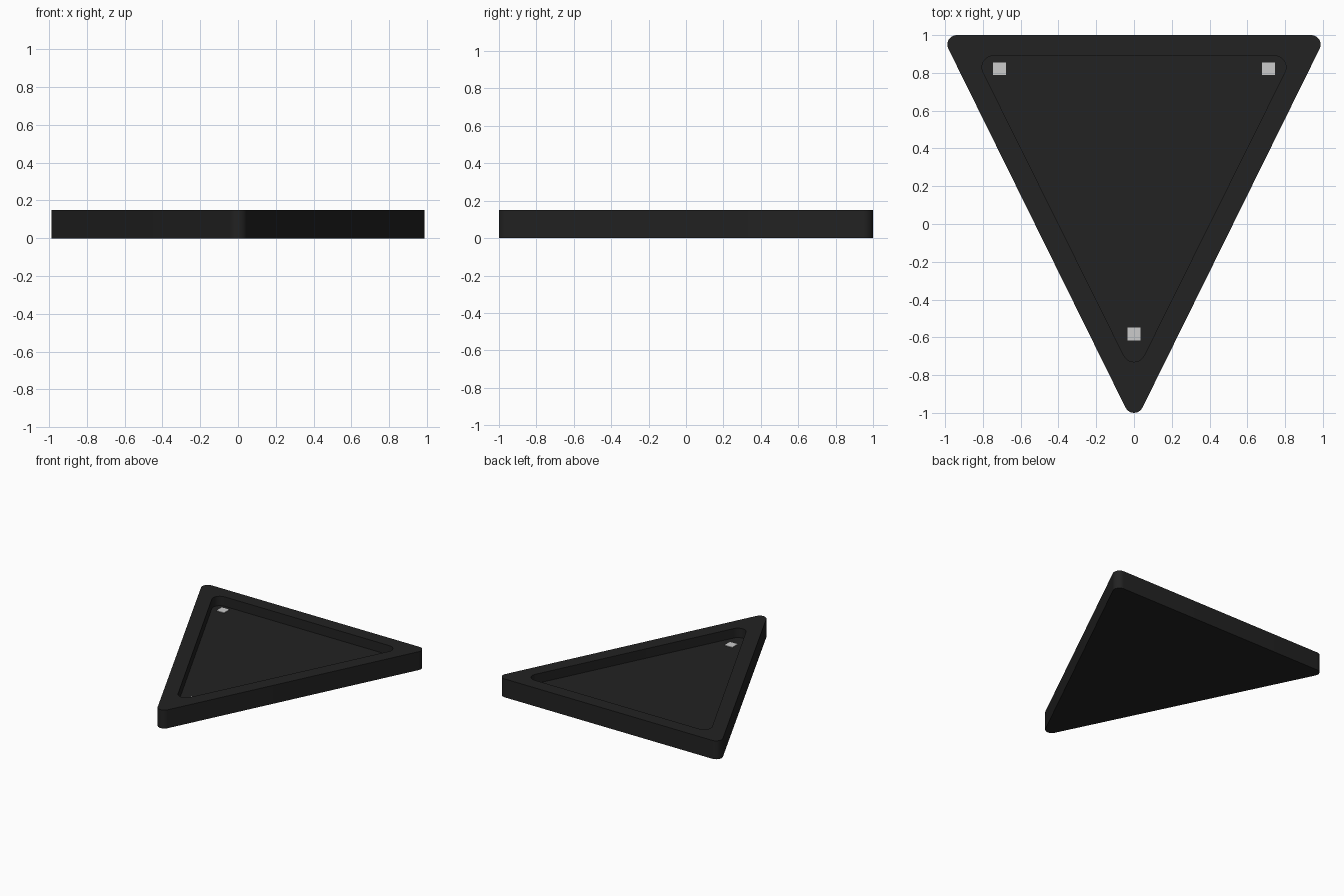
import bpy, bmesh
from math import atan2, cos, sin, pi

cube = bpy.data.objects.get("Cube")
if cube:
    bpy.data.objects.remove(cube, do_unlink=True)

HEIGHT, FLOOR = 0.15, 0.073


def material(name, value):
    mat = bpy.data.materials.new(name)
    mat.use_nodes = True
    colour = (value, value, value, 1)
    mat.diffuse_color = colour
    mat.node_tree.nodes["Principled BSDF"].inputs["Base Color"].default_value = colour
    return mat


def rounded_triangle(half_width, back, front, radius, steps=10):
    """Counter-clockwise outline of a triangle pointing to -y, with round corners."""
    x, yb, yf = half_width - radius, back - radius, front + radius
    side = -atan2(x, yb - yf)               # direction of the right side's normal
    arcs = [((0, yf), -pi - side, side),
            ((x, yb), side, pi / 2),
            ((-x, yb), pi / 2, pi - side)]
    points = []
    for (cx, cy), a, b in arcs:
        for i in range(steps + 1):
            t = a + (b - a) * i / steps
            points.append((cx + radius * cos(t), cy + radius * sin(t)))
    return points


def finish(bm, name, mat):
    mesh = bpy.data.meshes.new(name)
    bmesh.ops.recalc_face_normals(bm, faces=bm.faces)
    bm.to_mesh(mesh)
    bm.free()
    obj = bpy.data.objects.new(name, mesh)
    bpy.context.collection.objects.link(obj)
    mesh.materials.append(mat)
    return obj


black = material("matte black", 0.016)
white = material("light grey", 0.6)

# Tray: outer wall, flat rim, recess wall and recessed floor
outer = rounded_triangle(0.988, 1.0, -1.0, 0.05)
inner = rounded_triangle(0.805, 0.89, -0.73, 0.06)
bm = bmesh.new()
rings = [[bm.verts.new((x, y, z)) for x, y in outline]
         for outline, z in ((outer, 0), (outer, HEIGHT), (inner, HEIGHT), (inner, FLOOR))]
for low, high in zip(rings, rings[1:]):
    for i in range(len(low)):
        j = (i + 1) % len(low)
        bm.faces.new((low[i], low[j], high[j], high[i]))
bm.faces.new(rings[0])
bm.faces.new(rings[-1])
tray = finish(bm, "triangular_tray", black)
bpy.context.view_layer.objects.active = tray
tray.select_set(True)
bpy.ops.object.shade_smooth_by_angle()

# Small square pads in the corners of the floor
for name, x, y in (("left_pad", 0.712, 0.822), ("right_pad", -0.712, 0.822),
                   ("front_pad", 0, -0.582)):
    bm = bmesh.new()
    bmesh.ops.create_cube(bm, size=1)
    bmesh.ops.scale(bm, vec=(0.068, 0.068, 0.004), verts=bm.verts)
    finish(bm, name, white).location = (x, y, FLOOR + 0.002)
